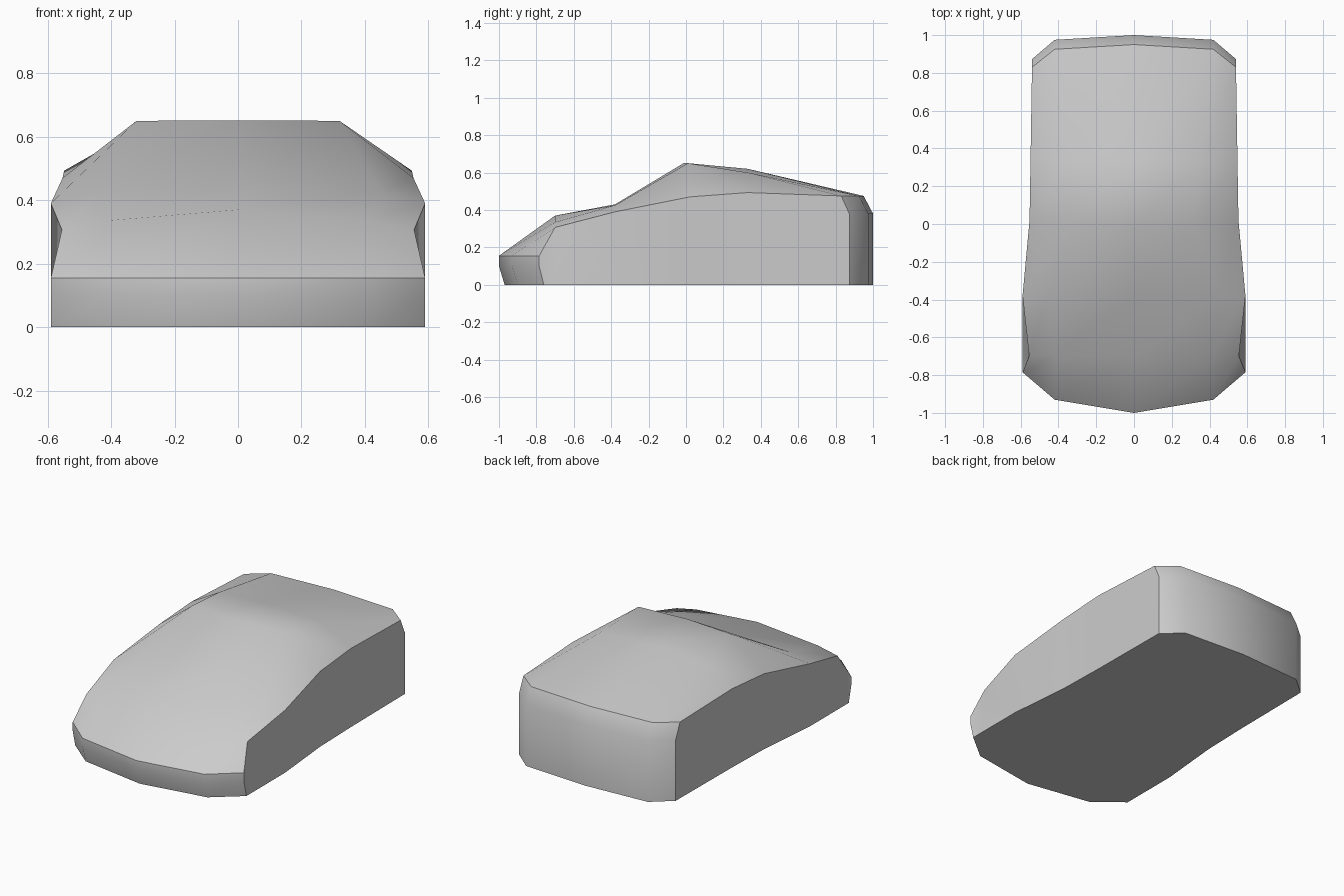
import bpy, bmesh
from math import radians

if "Cube" in bpy.data.objects:
    bpy.data.objects.remove(bpy.data.objects["Cube"])

# Cross rows from front sill, over hood and roof, to rear sill: centre, shoulder, edge
rows = [
    [(0, -.97, 0), (.42, -.90, 0), (.59, -.76, 0)],
    [(0, -1, .10), (.42, -.93, .10), (.59, -.785, .10)],
    [(0, -1, .155), (.42, -.93, .155), (.59, -.785, .155)],
    [(0, -.70, .37), (.42, -.70, .335), (.555, -.70, .307)],
    [(0, -.38, .43), (.45, -.38, .425), (.59, -.38, .39)],
    [(0, -.01, .652), (.32, .01, .65), (.553, .02, .47)],
    [(0, .33, .62), (.36, .33, .60), (.548, .33, .493)],
    [(0, .95, .475), (.42, .925, .475), (.54, .83, .475)],
    [(0, 1, .38), (.42, .975, .38), (.54, .873, .38)],
    [(0, 1, 0), (.42, .975, 0), (.54, .873, 0)],
]
sill = {3: .59, 4: .59, 5: .553, 6: .545}   # lower edge half-widths

bm = bmesh.new()
grid = []
for r in rows:
    pts = [(-x, y, z) for x, y, z in r[:0:-1]] + r
    grid.append([bm.verts.new(p) for p in pts])

# Front, hood, roof and rear skin
for a, b in zip(grid, grid[1:]):
    for j in range(4):
        bm.faces.new((a[j], a[j + 1], b[j + 1], b[j]))

# Sides
low = {}
for s, c in ((-1, 0), (1, 4)):
    e = [g[c] for g in grid]
    b = {k: bm.verts.new((s * w, rows[k][2][1], 0)) for k, w in sill.items()}
    low[s] = [b[k] for k in sorted(b)]
    bm.faces.new((e[0], e[1], e[2], e[3], b[3]))
    for k in (3, 4, 5):
        bm.faces.new((e[k], e[k + 1], b[k + 1], b[k]))
    bm.faces.new((e[6], e[7], e[8], e[9], b[6]))

# Floor
bm.faces.new(grid[0] + low[1] + grid[9][::-1] + low[-1][::-1])

bmesh.ops.recalc_face_normals(bm, faces=bm.faces)
mesh = bpy.data.meshes.new("car_body")
bm.to_mesh(mesh)
bm.free()
body = bpy.data.objects.new("car_body", mesh)
bpy.context.collection.objects.link(body)
bpy.context.view_layer.objects.active = body
body.select_set(True)
bpy.ops.object.shade_smooth_by_angle(angle=radians(40))
